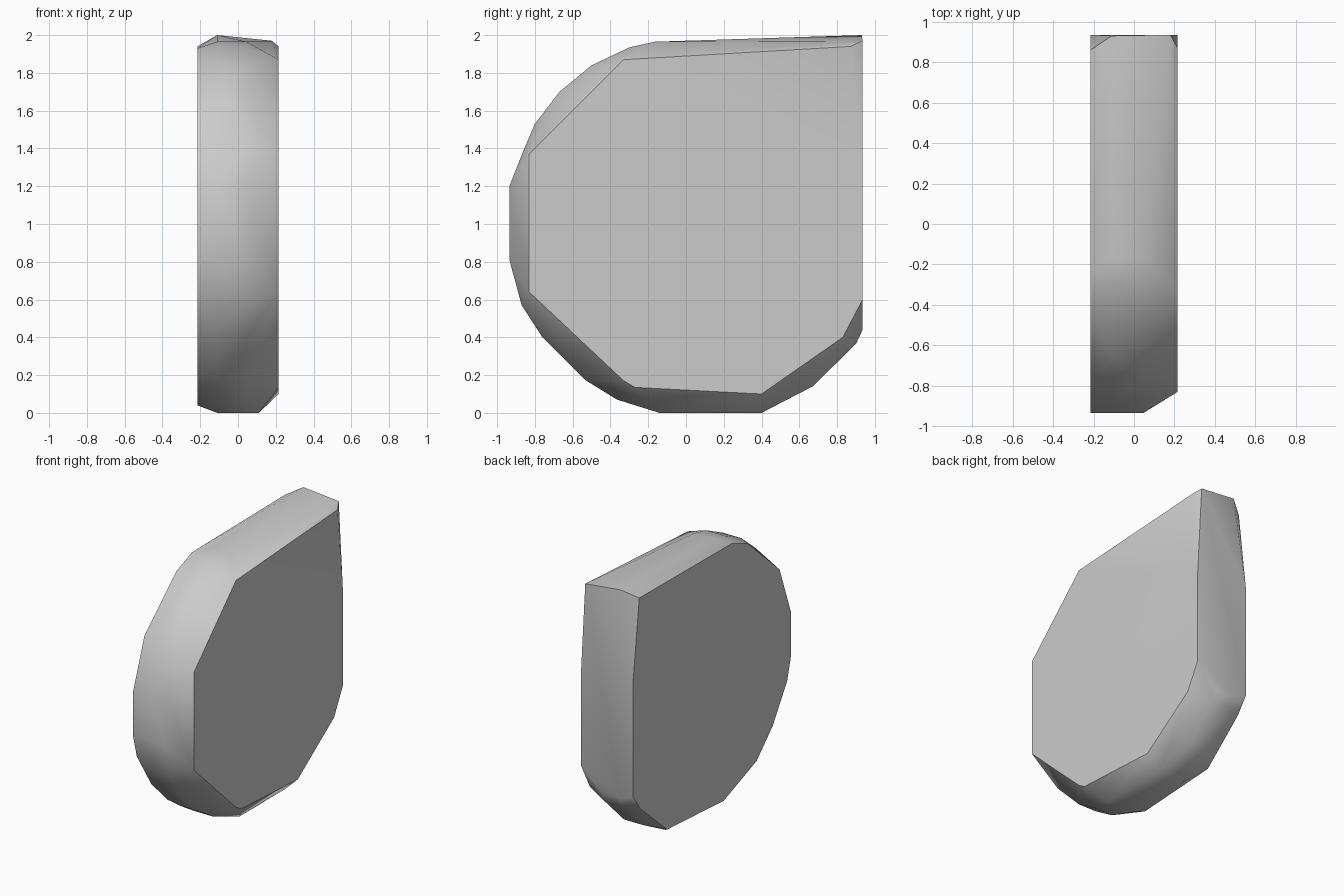
import bpy
import bmesh
import math

cube = bpy.data.objects.get("Cube")
if cube:
    bpy.data.objects.remove(cube, do_unlink=True)

# Plain grey stone
stone = bpy.data.materials.new("stone_grey")
stone.use_nodes = True
GREY = (0.6, 0.6, 0.6, 1)
stone.diffuse_color = GREY
stone.node_tree.nodes["Principled BSDF"].inputs["Base Color"].default_value = GREY

# Side profiles as (y, z): rounded front, straight back with a pointed top corner
OUTER = [(0.93, 2.0), (-0.165, 1.965), (-0.3, 1.935), (-0.5, 1.84), (-0.67, 1.7),
         (-0.8, 1.53), (-0.86, 1.39), (-0.935, 1.2), (-0.935, 0.81), (-0.87, 0.57),
         (-0.76, 0.4), (-0.535, 0.175), (-0.365, 0.07), (-0.14, 0), (0.4, 0),
         (0.67, 0.14), (0.9, 0.365), (0.935, 0.44)]
RIGHT_FACE = [(0.86, 1.94), (-0.235, 1.93), (-0.42, 1.86), (-0.8, 1.52),
              (-0.935, 1.15), (-0.935, 0.82), (-0.89, 0.65), (-0.72, 0.38),
              (-0.53, 0.19), (-0.14, 0.04), (0.53, 0.08), (0.85, 0.36),
              (0.935, 0.48), (0.935, 1.33)]
LEFT_FACE = [(0.87, 1.94), (-0.33, 1.87), (-0.83, 1.37), (-0.83, 0.64),
             (-0.33, 0.17), (-0.27, 0.135), (0.4, 0.1), (0.83, 0.4),
             (0.935, 0.6), (0.935, 1.3)]
BACK_CORNER = [(0.935, 1.97)]
UNDERSIDE = [(0.4, 0), (-0.14, 0)]

# Wrap the slab around profiles spaced across its thickness
layers = [(-0.215, RIGHT_FACE), (-0.11, OUTER), (0.045, OUTER[1:]),
          (0.11, UNDERSIDE), (0.18, BACK_CORNER), (0.215, LEFT_FACE)]
bm = bmesh.new()
for x, profile in layers:
    for y, z in profile:
        bm.verts.new((x, y, z))
hull = bmesh.ops.convex_hull(bm, input=bm.verts[:])
unused = {v for v in hull["geom_interior"] + hull["geom_unused"]
          if isinstance(v, bmesh.types.BMVert)}
bmesh.ops.delete(bm, geom=list(unused), context="VERTS")
bmesh.ops.dissolve_limit(bm, angle_limit=math.radians(1),
                         verts=bm.verts[:], edges=bm.edges[:])
bmesh.ops.recalc_face_normals(bm, faces=bm.faces[:])

mesh = bpy.data.meshes.new("stone_slab")
bm.to_mesh(mesh)
bm.free()
mesh.materials.append(stone)
slab = bpy.data.objects.new("stone_slab", mesh)
bpy.context.collection.objects.link(slab)

# Soft rim, crisp edges around the flat sides
bpy.context.view_layer.objects.active = slab
slab.select_set(True)
bpy.ops.object.shade_smooth_by_angle(angle=math.radians(38))
